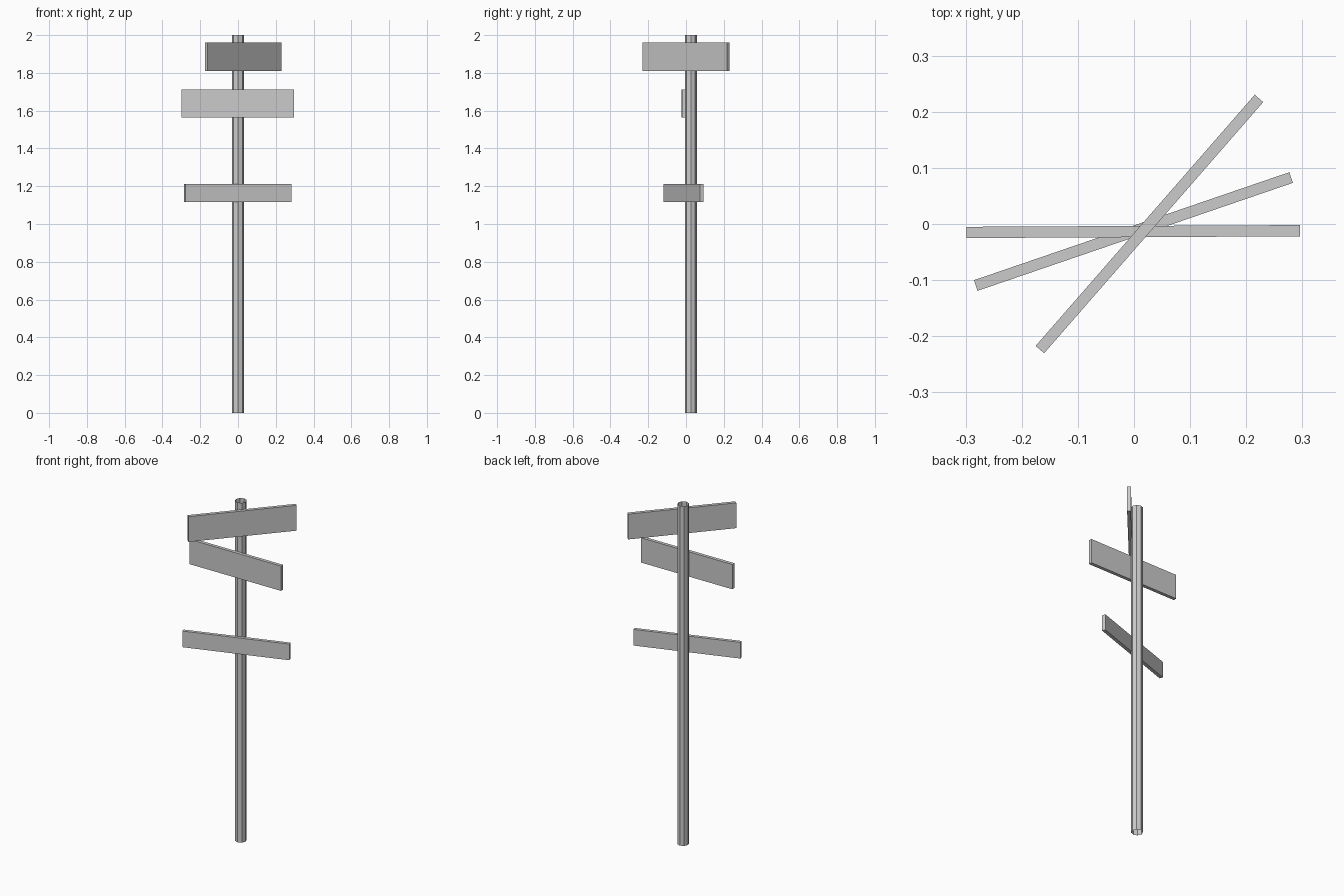
import bpy
from math import radians

if "Cube" in bpy.data.objects:
    bpy.data.objects.remove(bpy.data.objects["Cube"])

# Pole: open-ended eight-sided tube
bpy.ops.mesh.primitive_cylinder_add(vertices=8, radius=0.032, depth=2,
                                    end_fill_type='NOTHING', location=(0, 0.026, 1))
bpy.context.object.name = "pole"


# Sign boards: flat planks fixed to the front of the pole, each turned its own way
def board(name, x, y, z_low, z_high, angle):
    bpy.ops.mesh.primitive_cube_add(size=1, location=(x, y, (z_low + z_high) / 2),
                                    rotation=(0, 0, radians(angle)))
    ob = bpy.context.object
    ob.name = name
    ob.scale = (0.594, 0.02, z_high - z_low)


board("top_board", 0.0275, 0.0, 1.811, 1.96, 48.9)
board("middle_board", -0.0015, -0.0135, 1.565, 1.711, 0.3)
board("lower_board", -0.001, -0.0134, 1.117, 1.212, 18.9)
